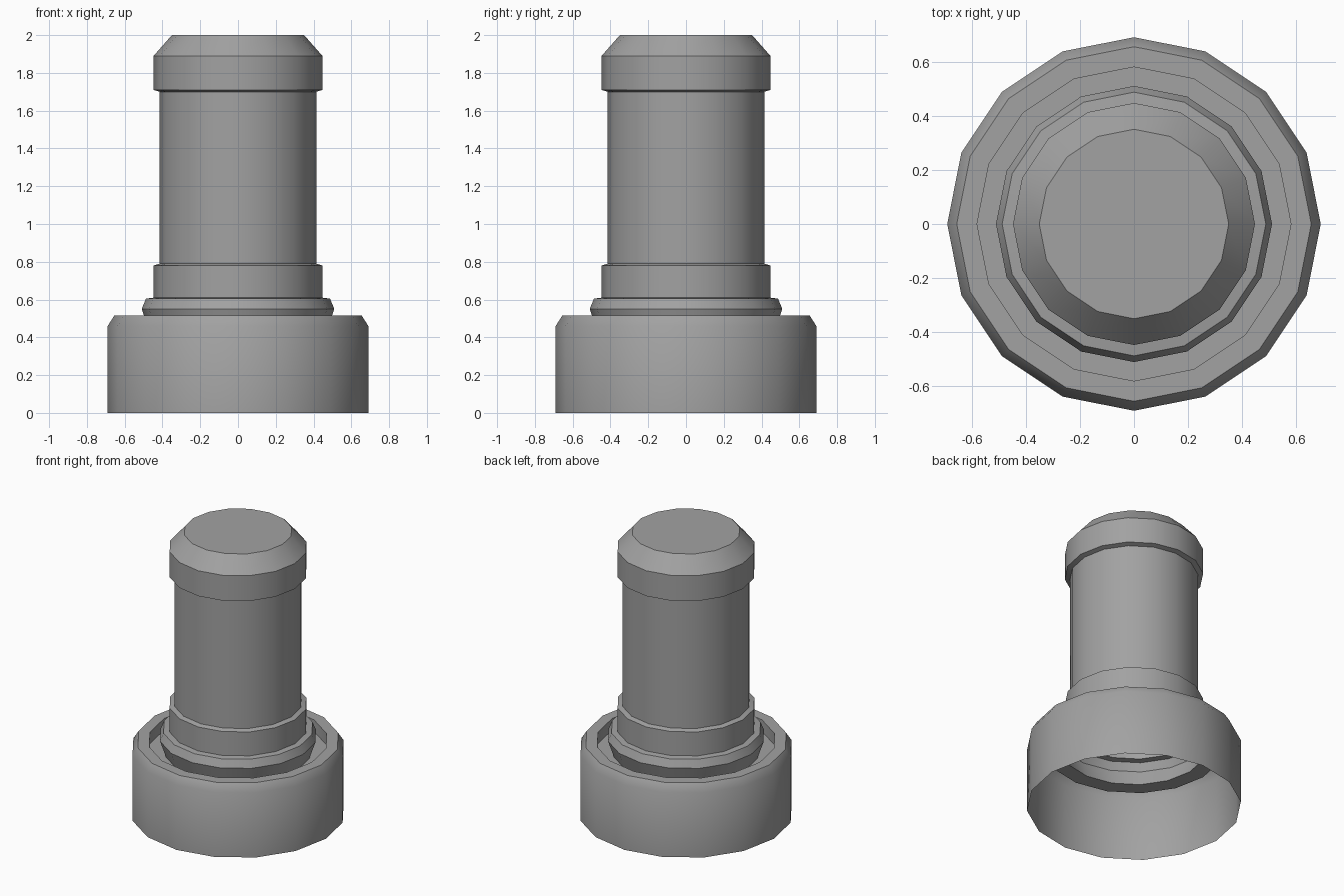
import bpy
import bmesh
from math import cos, sin, tau, radians

cube = bpy.data.objects.get("Cube")
if cube:
    bpy.data.objects.remove(cube, do_unlink=True)

SIDES = 16

grey = bpy.data.materials.new("plain_grey")
grey.use_nodes = True
colour = (0.36, 0.36, 0.36, 1)
grey.diffuse_color = colour
grey.node_tree.nodes["Principled BSDF"].inputs["Base Color"].default_value = colour


def lathe(name, profile, cap_top=False):
    """Turn a (radius, height) profile around z as an open shell."""
    bm = bmesh.new()
    rings = [[bm.verts.new((r * cos(tau * i / SIDES), r * sin(tau * i / SIDES), z))
              for i in range(SIDES)] for r, z in profile]
    for low, high in zip(rings, rings[1:]):
        for i in range(SIDES):
            j = (i + 1) % SIDES
            bm.faces.new((low[i], low[j], high[j], high[i]))
    if cap_top:
        bm.faces.new(rings[-1])
    mesh = bpy.data.meshes.new(name)
    bm.to_mesh(mesh)
    bm.free()
    mesh.materials.append(grey)
    obj = bpy.data.objects.new(name, mesh)
    bpy.context.collection.objects.link(obj)
    bpy.ops.object.select_all(action='DESELECT')
    obj.select_set(True)
    bpy.context.view_layer.objects.active = obj
    bpy.ops.object.shade_smooth_by_angle(angle=radians(35))
    return obj


# Hollow collar with a bevelled rim and a groove around the neck
lathe("collar", [(0.69, 0), (0.69, 0.46), (0.655, 0.515), (0.58, 0.515),
                 (0.58, 0.433), (0.47, 0.433)])

# Flared ring rising out of the groove
lathe("neck_ring", [(0.47, 0.433), (0.51, 0.55), (0.487, 0.605), (0.447, 0.61)])

# Lower band, shaft and chamfered head
lathe("shaft", [(0.447, 0.61), (0.447, 0.78), (0.415, 0.79), (0.415, 1.70)])
lathe("head", [(0.415, 1.70), (0.447, 1.71), (0.447, 1.89), (0.35, 2.0)], cap_top=True)
